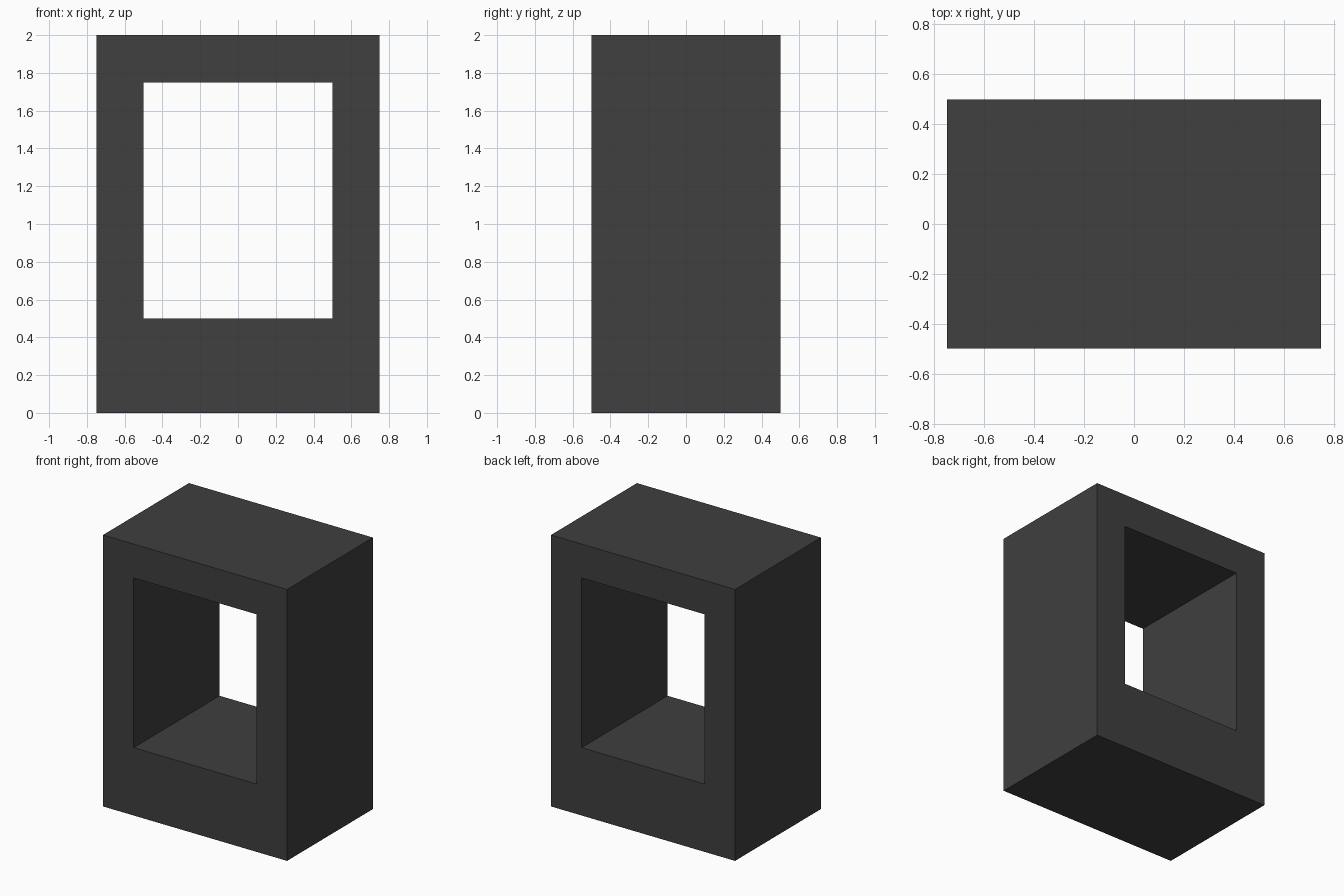
import bpy
import bmesh

if "Cube" in bpy.data.objects:
    bpy.data.objects.remove(bpy.data.objects["Cube"])

DEPTH = 1.0


def rect(bm, x, z0, z1, y):
    """Rectangular loop of vertices in the XZ plane."""
    return [bm.verts.new(p) for p in
            ((-x, y, z0), (x, y, z0), (x, y, z1), (-x, y, z1))]


# Front face: outer rectangle with a window, then extruded to the back
bm = bmesh.new()
outer = rect(bm, 0.75, 0.0, 2.0, -DEPTH / 2)
inner = rect(bm, 0.50, 0.50, 1.75, -DEPTH / 2)
for i in range(4):
    j = (i + 1) % 4
    bm.faces.new((outer[i], outer[j], inner[j], inner[i]))
ext = bmesh.ops.extrude_face_region(bm, geom=bm.faces[:], use_keep_orig=True)
back = [g for g in ext["geom"] if isinstance(g, bmesh.types.BMVert)]
bmesh.ops.translate(bm, verts=back, vec=(0, DEPTH, 0))
bmesh.ops.recalc_face_normals(bm, faces=bm.faces[:])

mesh = bpy.data.meshes.new("window_frame")
bm.to_mesh(mesh)
bm.free()
frame = bpy.data.objects.new("window_frame", mesh)
bpy.context.collection.objects.link(frame)

# Dark charcoal finish
mat = bpy.data.materials.new("charcoal")
mat.diffuse_color = (0.05, 0.05, 0.05, 1.0)
mat.use_nodes = True
mat.node_tree.nodes["Principled BSDF"].inputs["Base Color"].default_value = mat.diffuse_color
mesh.materials.append(mat)
